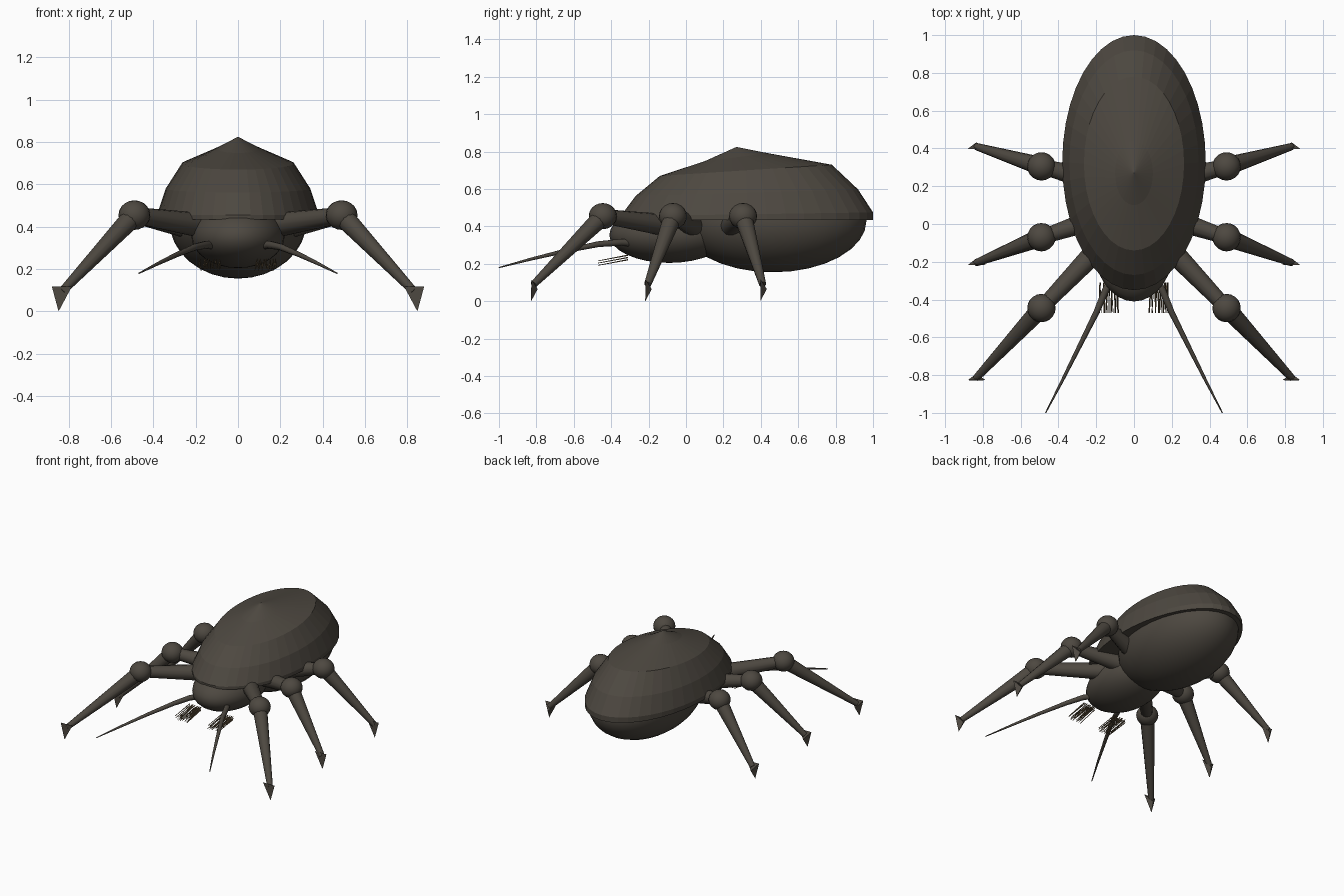
import bpy, bmesh, math, random
from mathutils import Vector

random.seed(4)
cube = bpy.data.objects.get("Cube")
if cube:
    bpy.data.objects.remove(cube, do_unlink=True)


def make_material(name, color):
    m = bpy.data.materials.new(name)
    m.use_nodes = True
    m.diffuse_color = color
    m.node_tree.nodes["Principled BSDF"].inputs["Base Color"].default_value = color
    return m


BROWN = make_material("dark brown", (0.075, 0.065, 0.052, 1))
TAN = make_material("bristle tan", (0.15, 0.105, 0.055, 1))


def finish(bm, name, mat=BROWN, smooth=True):
    bmesh.ops.recalc_face_normals(bm, faces=bm.faces)
    mesh = bpy.data.meshes.new(name)
    bm.to_mesh(mesh)
    bm.free()
    mesh.materials.append(mat)
    ob = bpy.data.objects.new(name, mesh)
    bpy.context.collection.objects.link(ob)
    if smooth:
        bpy.ops.object.select_all(action="DESELECT")
        ob.select_set(True)
        bpy.context.view_layer.objects.active = ob
        bpy.ops.object.shade_smooth_by_angle(angle=math.radians(40))
    return ob


def ellipsoid(name, center, radii, seg=32):
    bm = bmesh.new()
    bmesh.ops.create_uvsphere(bm, u_segments=seg, v_segments=seg // 2, radius=1)
    bmesh.ops.scale(bm, vec=radii, verts=bm.verts)
    bmesh.ops.translate(bm, vec=center, verts=bm.verts)
    return finish(bm, name)


def add_tube(bm, points, radii, sides=12):
    """Sweep a tapering round section along the points."""
    pts = [Vector(p) for p in points]
    rings = []
    for i, p in enumerate(pts):
        d = pts[min(i + 1, len(pts) - 1)] - pts[max(i - 1, 0)]
        q = d.to_track_quat("Z", "Y")
        ring = []
        for k in range(sides):
            a = math.tau * k / sides
            ring.append(bm.verts.new(p + q @ Vector((math.cos(a), math.sin(a), 0)) * radii[i]))
        rings.append(ring)
    bridge(bm, rings)
    bm.faces.new(rings[0])
    bm.faces.new(rings[-1])


def bridge(bm, rings):
    for a, b in zip(rings, rings[1:]):
        n = len(a)
        for k in range(n):
            bm.faces.new((a[k], a[(k + 1) % n], b[(k + 1) % n], b[k]))


def tube(name, points, radii, sides=12):
    bm = bmesh.new()
    add_tube(bm, points, radii, sides)
    return finish(bm, name)


# Faceted wing shell: stacked ellipses (centre y, x radius, y radius, z, slope)
SEG = 40
bm = bmesh.new()
rings = []
for cy, rx, ry, z, slope in [
    (0.325, 0.38, 0.675, 0.435, 0.0),
    (0.325, 0.38, 0.675, 0.465, 0.015),
    (0.325, 0.342, 0.595, 0.58, 0.03),
    (0.32, 0.265, 0.46, 0.70, 0.065),
    (0.27, 0.10, 0.17, 0.77, 0.125),
]:
    ring = []
    for k in range(SEG):
        a = math.tau * k / SEG
        dy = ry * math.sin(a)
        ring.append(bm.verts.new((rx * math.cos(a), cy + dy, z + slope * dy)))
    rings.append(ring)
bridge(bm, rings)
apex = bm.verts.new((0, 0.27, 0.825))
for k in range(SEG):
    bm.faces.new((rings[-1][k], rings[-1][(k + 1) % SEG], apex))
bm.faces.new(rings[0])
finish(bm, "wing_shell", smooth=False)

# Soft body below the shell
ellipsoid("abdomen", (0, 0.465, 0.43), (0.325, 0.50, 0.275))
ellipsoid("head", (0, -0.09, 0.355), (0.22, 0.32, 0.15))

# Legs: (label, hip x, hip y, knee y, foot y)
LEGS = [
    ("front", 0.16, -0.10, -0.445, -0.815),
    ("middle", 0.16, 0.04, -0.07, -0.205),
    ("rear", 0.24, 0.24, 0.305, 0.41),
]
for side, s in (("left", 1), ("right", -1)):
    for label, hx, hy, ky, fy in LEGS:
        tag = side + "_" + label
        knee = (0.49 * s, ky, 0.455)
        ellipsoid(tag + "_knee", knee, (0.075, 0.075, 0.06 + 0.01), 20)
        tube(tag + "_thigh", [(hx * s, hy, 0.405), knee], [0.06, 0.038])
        tube(tag + "_shin", [knee, (0.835 * s, fy, 0.09)], [0.05, 0.019])
        # Flattened claw pointing down
        bm = bmesh.new()
        tip = bm.verts.new((0.848 * s, fy - 0.013, 0.0))
        top = [bm.verts.new((x * s, fy + dy, z)) for x, dy, z in
               ((0.785, -0.012, 0.118), (0.88, -0.012, 0.118), (0.835, 0.022, 0.065))]
        bm.faces.new(top)
        for k in range(3):
            bm.faces.new((top[k], top[(k + 1) % 3], tip))
        finish(bm, tag + "_claw", smooth=False)

    # Curved, tapering antenna
    path = [(0.11, -0.28, 0.31), (0.15, -0.35, 0.315), (0.20, -0.47, 0.305),
            (0.29, -0.65, 0.268), (0.38, -0.83, 0.225), (0.468, -1.0, 0.18)]
    tube(side + "_antenna", [(x * s, y, z) for x, y, z in path],
         [0.02, 0.019, 0.016, 0.012, 0.008, 0.003], 10)

    # Mouth brush made of fine bristles
    bm = bmesh.new()
    for row in range(3):
        for col in range(7):
            x = 0.09 + 0.0145 * col + random.uniform(-0.004, 0.004)
            z = 0.222 + 0.012 * row
            spread = random.uniform(-0.012, 0.012)
            add_tube(bm, [(x * s, -0.31, z),
                          ((x + spread) * s, -0.47, z - 0.03)], [0.0035, 0.002], 5)
    finish(bm, side + "_mouth_brush", TAN)
